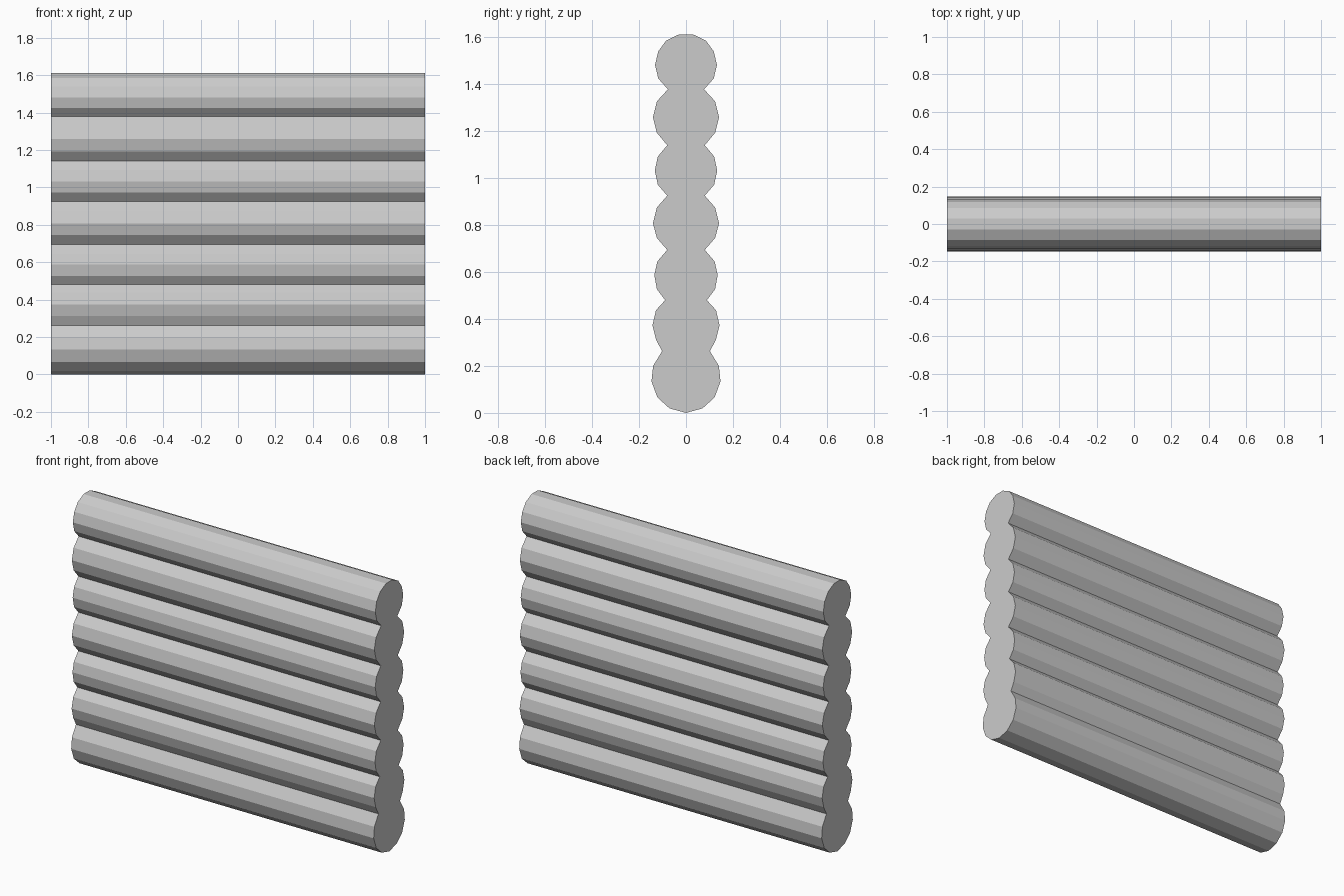
import bpy, bmesh

if "Cube" in bpy.data.objects:
    bpy.data.objects.remove(bpy.data.objects["Cube"])

# Each log, bottom to top: (half-width, z) points up its right-hand side.
# The first point of every log after the lowest is the groove below it.
LOGS = [
    [(0.00, 0.00), (0.07, 0.019), (0.122, 0.066), (0.147, 0.134), (0.14, 0.2)],
    [(0.102, 0.263), (0.128, 0.313), (0.143, 0.373), (0.128, 0.437)],
    [(0.089, 0.48), (0.124, 0.527), (0.135, 0.587), (0.122, 0.645)],
    [(0.08, 0.694), (0.124, 0.745), (0.141, 0.808), (0.124, 0.875)],
    [(0.08, 0.925), (0.12, 0.972), (0.133, 1.032), (0.12, 1.092)],
    [(0.08, 1.14), (0.124, 1.193), (0.141, 1.259), (0.124, 1.327)],
    [(0.077, 1.378), (0.118, 1.424), (0.132, 1.482), (0.118, 1.54),
     (0.085, 1.585), (0.03, 1.612)],
]
HALF_LENGTH = 1.0

# Mirror the half profile into a closed outline
right = [p for log in LOGS for p in log]
left = [(-y, z) for y, z in reversed(right[1:])]
outline = right + left

# Log wall: outline extruded along x
bm = bmesh.new()
cap = bm.faces.new([bm.verts.new((-HALF_LENGTH, y, z)) for y, z in outline])
result = bmesh.ops.extrude_face_region(bm, geom=[cap], use_keep_orig=True)
moved = [v for v in result["geom"] if isinstance(v, bmesh.types.BMVert)]
bmesh.ops.translate(bm, verts=moved, vec=(2 * HALF_LENGTH, 0, 0))
bmesh.ops.recalc_face_normals(bm, faces=bm.faces)

mesh = bpy.data.meshes.new("log_wall")
bm.to_mesh(mesh)
bm.free()
wall = bpy.data.objects.new("log_wall", mesh)
bpy.context.collection.objects.link(wall)
